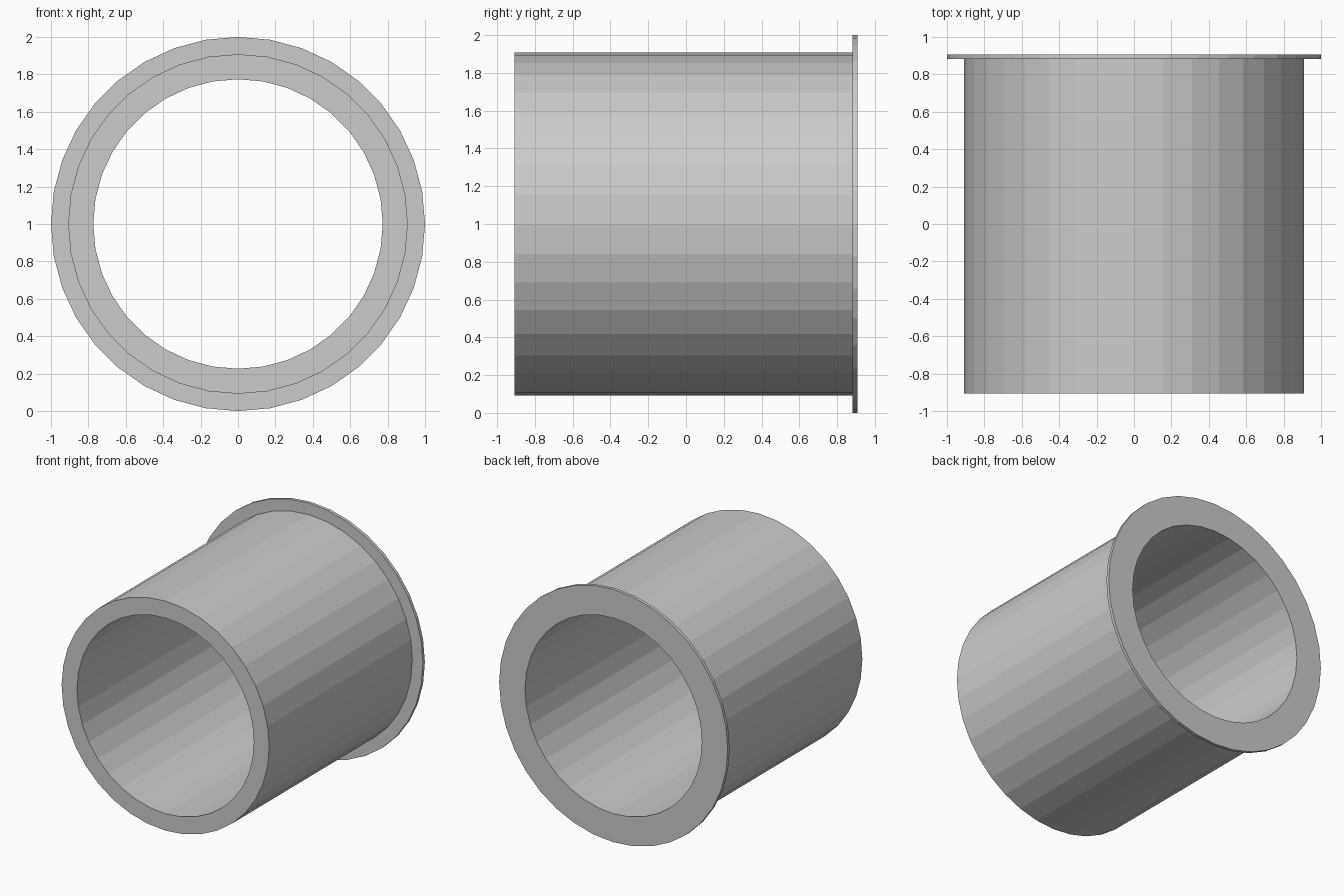
import bpy, bmesh
from math import sin, cos, pi

if "Cube" in bpy.data.objects:
    bpy.data.objects.remove(bpy.data.objects["Cube"])

SIDES = 36
INNER, OUTER, FLANGE = 0.774, 0.908, 1.0
FRONT, BACK, THICK = -0.907, 0.907, 0.025


def lathe(name, profile, z):
    """Revolve a closed (radius, y) profile about the y axis, flat shaded."""
    bm = bmesh.new()
    rings = []
    for i in range(SIDES):
        a = 2 * pi * i / SIDES
        rings.append([bm.verts.new((r * sin(a), y, r * cos(a))) for r, y in profile])
    n = len(profile)
    for i in range(SIDES):
        a, b = rings[i], rings[(i + 1) % SIDES]
        for j in range(n):
            k = (j + 1) % n
            bm.faces.new((a[j], a[k], b[k], b[j]))
    bmesh.ops.recalc_face_normals(bm, faces=bm.faces)
    mesh = bpy.data.meshes.new(name)
    bm.to_mesh(mesh)
    bm.free()
    obj = bpy.data.objects.new(name, mesh)
    obj.location.z = z
    bpy.context.collection.objects.link(obj)
    return obj


# Open tube with a thin flange at the back end, as one closed section
lathe("flanged_tube", [
    (INNER, FRONT), (OUTER, FRONT), (OUTER, BACK - THICK),
    (FLANGE, BACK - THICK), (FLANGE, BACK), (INNER, BACK),
], 1.0)
